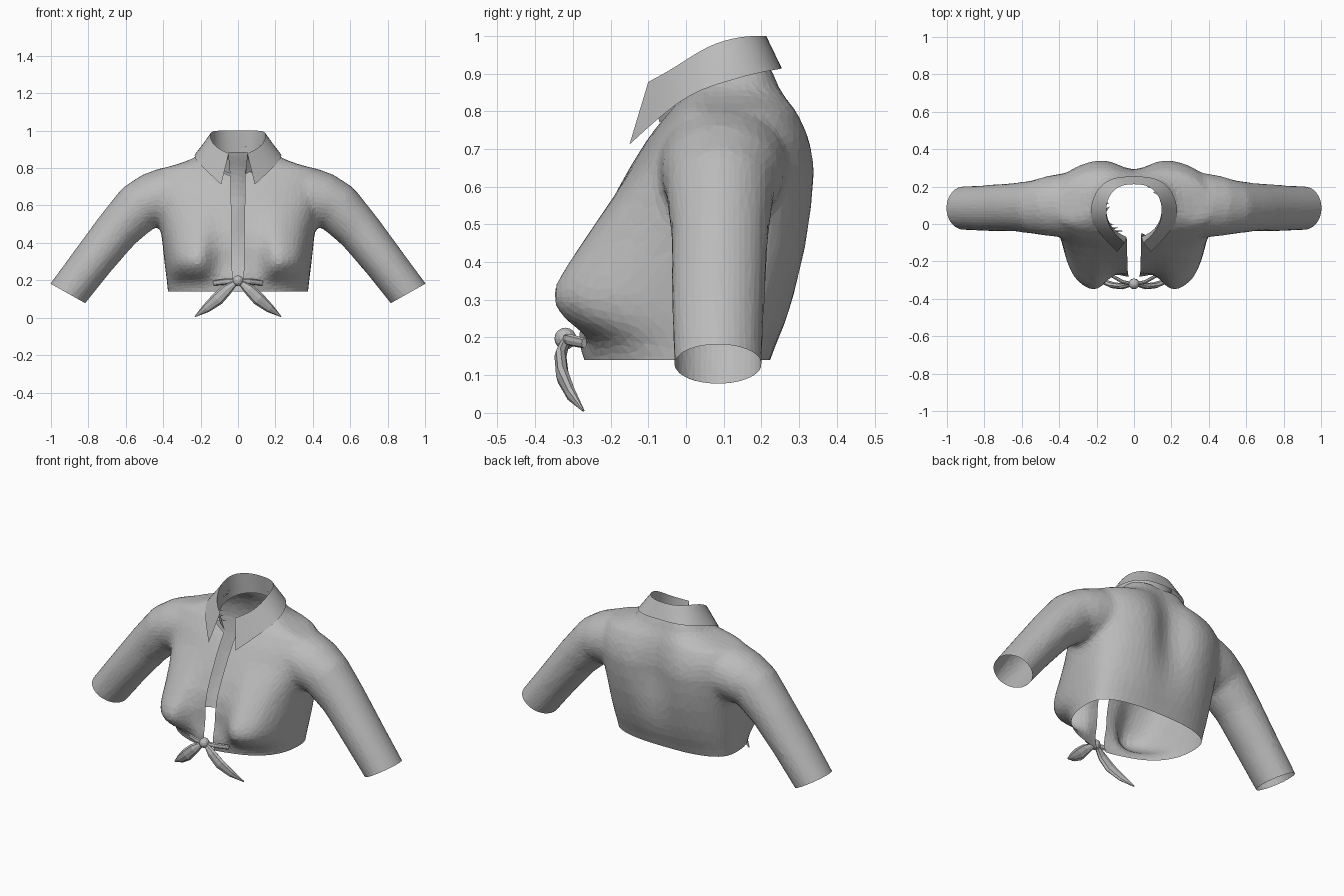
import bpy, bmesh, math
from mathutils import Vector

cube = bpy.data.objects.get("Cube")
if cube:
    bpy.data.objects.remove(cube)

cloth = bpy.data.materials.new("grey cloth")
cloth.use_nodes = True
GREY = (0.5, 0.5, 0.5, 1)
cloth.diffuse_color = GREY
cloth.node_tree.nodes["Principled BSDF"].inputs["Base Color"].default_value = GREY


def finish(bm, name):
    mesh = bpy.data.meshes.new(name)
    bm.to_mesh(mesh)
    bm.free()
    mesh.materials.append(cloth)
    obj = bpy.data.objects.new(name, mesh)
    bpy.context.scene.collection.objects.link(obj)
    return obj


def loft(bm, rings, closed=True, caps=True):
    rows = [[bm.verts.new(p) for p in ring] for ring in rings]
    n = len(rows[0])
    for a, b in zip(rows, rows[1:]):
        for i in range(n if closed else n - 1):
            j = (i + 1) % n
            bm.faces.new((a[i], a[j], b[j], b[i]))
    if caps:
        bm.faces.new(rows[0][::-1])
        bm.faces.new(rows[-1])


def tube(bm, stations, sides):
    """Loft ellipses along a path: each station is x, y, z, in-plane radius, y radius."""
    pts = [Vector(s[:3]) for s in stations]
    rings = []
    for k, s in enumerate(stations):
        d = pts[min(k + 1, len(pts) - 1)] - pts[max(k - 1, 0)]
        u = Vector((-d.z, 0, d.x)).normalized()
        v = u.cross(d).normalized()
        turn = [math.tau * i / sides for i in range(sides)]
        rings.append([pts[k] + u * s[3] * math.cos(t) + v * s[4] * math.sin(t) for t in turn])
    loft(bm, rings)


def flip(rows):
    return [(-r[0],) + tuple(r[1:]) for r in rows]


def bell(value, width, power=2):
    return math.exp(-abs(value / width) ** power)


def sample(table, z):
    """Blend between the rows of a table sorted by its first column."""
    for a, b in zip(table, table[1:]):
        if z <= b[0]:
            t = (z - a[0]) / (b[0] - a[0])
            return [p + (q - p) * t for p, q in zip(a[1:], b[1:])]
    return table[-1][1:]


# Body volume: z, half width, front y, back y, bust fullness
body = [(0.08, 0.37, -0.25, 0.20, 0), (0.14, 0.375, -0.25, 0.225, 0), (0.19, 0.38, -0.25, 0.245, 0.02),
        (0.23, 0.385, -0.25, 0.265, 0.09), (0.27, 0.39, -0.255, 0.28, 0.13),
        (0.31, 0.395, -0.26, 0.295, 0.138), (0.36, 0.40, -0.265, 0.31, 0.112),
        (0.45, 0.41, -0.25, 0.335, 0.06), (0.55, 0.425, -0.205, 0.352, 0.025),
        (0.65, 0.44, -0.15, 0.36, 0), (0.73, 0.44, -0.10, 0.343, 0), (0.80, 0.40, -0.045, 0.31, 0),
        (0.83, 0.29, -0.02, 0.29, 0), (0.86, 0.225, 0.02, 0.27, 0), (0.92, 0.165, 0.10, 0.24, 0)]
bm = bmesh.new()
rings = []
for k in range(43):
    z = 0.08 + 0.02 * k
    w, front, back, bust = sample(body, z)
    mid = max(0.05, front + 0.05)
    ring = []
    for i in range(64):
        c, s = math.cos(math.tau * i / 64), math.sin(math.tau * i / 64)
        x = w * math.copysign(abs(c) ** 0.85, c)
        if s > 0:
            y = mid + s ** 0.66 * (back - mid)
            y -= 0.07 * bell(z - 0.62, 0.25) * bell(x, 0.11)
        else:
            y = mid + abs(s) ** 0.85 * (front - mid)
            y -= bust * bell(abs(x) - 0.265, 0.125, 3.5) * min(1, -3 * s)
            y -= 0.04 * bell(x, 0.12) * bell(z - 0.2, 0.08)
        ring.append((x, y, z))
    rings.append(ring)
loft(bm, rings)

# Sleeve volumes
sleeve = [(0.15, 0.11, 0.71, 0.10, 0.13), (0.27, 0.10, 0.68, 0.14, 0.165),
          (0.38, 0.10, 0.65, 0.155, 0.172), (0.46, 0.095, 0.625, 0.15, 0.162),
          (0.53, 0.09, 0.59, 0.138, 0.145), (0.645, 0.09, 0.47, 0.121, 0.13),
          (0.78, 0.085, 0.30, 0.112, 0.125), (0.91, 0.085, 0.13, 0.108, 0.118),
          (0.97, 0.085, 0.05, 0.104, 0.115)]
for path in (sleeve, flip(sleeve)):
    tube(bm, path, 20)
bmesh.ops.recalc_face_normals(bm, faces=bm.faces)
shirt = finish(bm, "shirt_body")

# Blend the volumes into one faceted skin
remesh = shirt.modifiers.new("blend", "REMESH")
remesh.mode = "VOXEL"
remesh.voxel_size = 0.015
smooth = shirt.modifiers.new("relax", "SMOOTH")
smooth.iterations = 16
smooth.factor = 0.5
reduce = shirt.modifiers.new("facets", "DECIMATE")
reduce.ratio = 0.14
skin = bpy.data.meshes.new_from_object(shirt.evaluated_get(bpy.context.evaluated_depsgraph_get()))
shirt.modifiers.clear()

# Open the cuffs, hem, front and neck
bm = bmesh.new()
bm.from_mesh(skin)


def cut(point, normal, clear):
    geom = bm.verts[:] + bm.edges[:] + bm.faces[:]
    bmesh.ops.bisect_plane(bm, geom=geom, plane_co=point, plane_no=normal, clear_outer=clear)


for side in (1, -1):
    cut((side * 0.91, 0.085, 0.13), (side * 0.49, 0, -0.87), True)
    cut((side * 0.03, 0, 0.2), (side, 0, -0.015), False)
cut((0, 0, 0.14), (0, 0, 1), False)
gone = []
for f in bm.faces:
    c = f.calc_center_median()
    hem = c.z < 0.14 and abs(c.x) < 0.5
    placket = abs(c.x) < 0.03 + 0.015 * (c.z - 0.2) and c.y < 0.05
    neck = c.z > 0.7 and math.hypot(c.x, c.y - 0.08) < 0.15
    if hem or placket or neck:
        gone.append(f)
bmesh.ops.delete(bm, geom=gone, context="FACES")
bm.to_mesh(shirt.data)
bm.free()
shirt.data.materials.clear()
shirt.data.materials.append(cloth)
for p in shirt.data.polygons:
    p.use_smooth = False
    p.material_index = 0

# Collar: inner stand and falling leaf meeting at the fold, mirrored about the back
stand = [(0, 0.23, 0.885), (0.08, 0.215, 0.88), (0.14, 0.15, 0.865), (0.155, 0.06, 0.84),
         (0.12, -0.03, 0.80), (0.04, -0.07, 0.77)]
fold = [(0, 0.215, 1.0), (0.08, 0.208, 1.0), (0.14, 0.15, 1.0), (0.155, 0.06, 0.978),
        (0.13, -0.03, 0.915), (0.05, -0.10, 0.878)]
edge = [(0, 0.255, 0.915), (0.11, 0.252, 0.912), (0.195, 0.20, 0.905), (0.238, 0.09, 0.875),
        (0.228, -0.01, 0.84), (0.09, -0.15, 0.712)]
for name, rows in (("collar_stand", (stand, fold)), ("collar_leaf", (fold, edge))):
    bm = bmesh.new()
    loft(bm, [flip(r)[:0:-1] + r for r in rows], closed=False, caps=False)
    collar = finish(bm, name)
    for p in collar.data.polygons:
        p.use_smooth = True
    curve = collar.modifiers.new("round", "SUBSURF")
    curve.levels = curve.render_levels = 2
    curve.boundary_smooth = "PRESERVE_CORNERS"

# Front knot with its gathers and hanging tails
bm = bmesh.new()
ball = bmesh.ops.create_uvsphere(bm, u_segments=12, v_segments=8, radius=0.029)["verts"]
bmesh.ops.translate(bm, verts=ball, vec=(0, -0.32, 0.197))
finish(bm, "knot")
tail = [(0.01, -0.32, 0.19, 0.012, 0.012), (0.06, -0.333, 0.15, 0.03, 0.016),
        (0.11, -0.328, 0.10, 0.035, 0.017), (0.17, -0.305, 0.05, 0.024, 0.013),
        (0.23, -0.272, 0.006, 0.003, 0.003)]
gather = [(0.01, -0.32, 0.197, 0.012, 0.01), (0.06, -0.31, 0.194, 0.016, 0.01),
          (0.13, -0.27, 0.185, 0.014, 0.008)]
for side, flipper in (("left", list), ("right", flip)):
    for part, path in (("tail", tail), ("gather", gather)):
        bm = bmesh.new()
        tube(bm, flipper(path), 8)
        bmesh.ops.recalc_face_normals(bm, faces=bm.faces)
        finish(bm, side + "_" + part)
